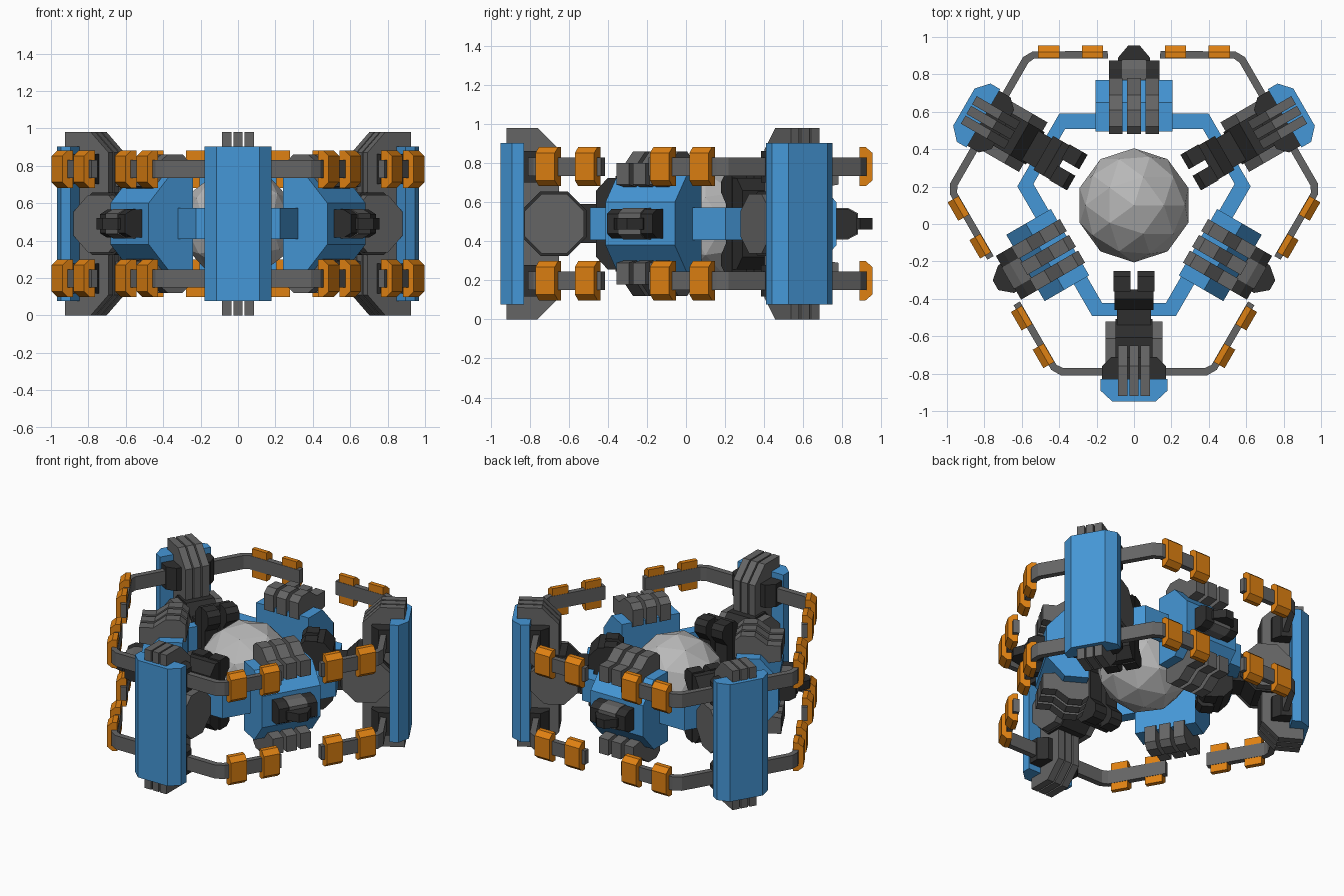
import bpy, bmesh, math
from mathutils import Matrix, Vector

if "Cube" in bpy.data.objects:
    bpy.data.objects.remove(bpy.data.objects["Cube"])


def material(name, rgb):
    m = bpy.data.materials.new(name)
    m.diffuse_color = (*rgb, 1)
    m.use_nodes = True
    m.node_tree.nodes["Principled BSDF"].inputs["Base Color"].default_value = m.diffuse_color
    return m


BLUE = material("blue_paint", (0.06, 0.31, 0.68))
GREY = material("mid_grey", (0.13, 0.13, 0.13))
BLACK = material("near_black", (0.028, 0.028, 0.028))
ORANGE = material("orange", (0.74, 0.22, 0.006))
PALE = material("pale_grey", (0.48, 0.48, 0.48))

CENTRE = Matrix.Translation((0, 0.1, 0.49))
# local frame of each sector: x = outward (u), y = sideways (v), z = height from middle (w)
AXES = {"uw": lambda a, b, t: (a, t, b), "uv": lambda a, b, t: (a, b, t)}


def prism(name, plane, pts, lo, hi, mat, frame):
    """Extrude a 2D profile between lo and hi along the remaining local axis."""
    bm = bmesh.new()
    place = AXES[plane]
    rings = [[bm.verts.new(place(a, b, t)) for a, b in pts] for t in (lo, hi)]
    bm.faces.new(rings[0])
    bm.faces.new(rings[1])
    n = len(pts)
    for i in range(n):
        j = (i + 1) % n
        bm.faces.new((rings[0][i], rings[0][j], rings[1][j], rings[1][i]))
    bmesh.ops.recalc_face_normals(bm, faces=bm.faces)
    me = bpy.data.meshes.new(name)
    bm.to_mesh(me)
    bm.free()
    me.materials.append(mat)
    ob = bpy.data.objects.new(name, me)
    ob.matrix_world = frame
    bpy.context.collection.objects.link(ob)
    return ob


def sym(half):
    """Mirror a half profile in its second coordinate."""
    return half + [(a, -b) for a, b in reversed(half)]


def octagon(cu, apothem):
    r = apothem / math.cos(math.pi / 8)
    return [(cu + r * math.cos(math.pi / 8 + k * math.pi / 4),
             r * math.sin(math.pi / 8 + k * math.pi / 4)) for k in range(8)]


def frame_at(deg):
    return CENTRE @ Matrix.Rotation(math.radians(deg), 4, 'Z')


# faceted core ball
bpy.ops.mesh.primitive_ico_sphere_add(subdivisions=2, radius=0.305, location=(0, 0.1, 0.49))
ball = bpy.context.object
ball.name = "core_ball"
ball.data.materials.append(PALE)

# blue inner ring: three long and three short sides, built as six bars
ring_out = [Vector((0.632 * math.cos(a), 0.632 * math.sin(a))) for a in
            (math.radians(30 + 120 * k + s * 20.8) for k in range(3) for s in (-1, 1))]
ring_in = [Vector((0.55 * math.cos(a), 0.55 * math.sin(a))) for a in
           (math.radians(30 + 120 * k + s * 18) for k in range(3) for s in (-1, 1))]
for i in range(6):
    j = (i + 1) % 6
    prism("inner_ring_bar", "uv", [ring_out[i], ring_out[j], ring_in[j], ring_in[i]],
          -0.083, 0.083, BLUE, CENTRE)

# three armoured arms with claws
for deg in (-90, 30, 150):
    f = frame_at(deg)
    prism("armour_plate", "uv", sym([(0.93, 0.18), (0.99, 0.18), (1.05, 0.115)]),
          -0.413, 0.413, BLUE, f)
    for v in (-0.06, 0, 0.06):
        prism("arm_rib", "uw", sym([(1.02, 0.49), (0.86, 0.49), (0.75, 0.38)]),
              v - 0.025, v + 0.025, GREY, f)
    prism("pivot_disc", "uw", octagon(0.775, 0.153), -0.153, 0.153, GREY, f)
    prism("pivot_drum", "uw", octagon(0.775, 0.166), -0.1, 0.1, BLACK, f)
    prism("claw_arm", "uw", sym([(0.5, 0.1), (0.66, 0.1)]), -0.09, 0.09, BLACK, f)
    prism("claw_body", "uw", sym([(0.45, 0.2), (0.45, 0.235), (0.5, 0.235), (0.56, 0.17)]),
          -0.105, 0.105, BLACK, f)
    for v in (-0.065, 0.065):
        prism("claw_finger", "uw",
              sym([(0.46, 0.245), (0.38, 0.245), (0.35, 0.215), (0.35, 0.16), (0.40, 0.10)]),
              v - 0.045, v + 0.045, BLACK, f)
    # outer hoop rods and their clamps on the arm, upper and lower
    for side in (-1, 1):
        w = side * 0.292
        outer = [(0.534, 0.644), (0.88, 0.442), (0.91, 0.39)]
        inner = [(0.87, 0.38), (0.853, 0.415), (0.514, 0.61)]
        rod = outer + [(a, -b) for a, b in reversed(outer)]
        rod += [(a, -b) for a, b in reversed(inner[::-1])] + inner[::-1][::-1]
        # split into a middle bar and two bent ends to keep faces clean
        prism("hoop_middle", "uv", sym([outer[2], inner[0]]), w - 0.048, w + 0.048, GREY, f)
        for s in (-1, 1):
            prism("hoop_end", "uv", [(a, s * b) for a, b in outer + inner],
                  w - 0.048, w + 0.048, GREY, f)
        prism("hoop_clamp", "uv", sym([(0.93, 0.17), (0.86, 0.17), (0.81, 0.12)]),
              w - 0.08, w + 0.08, BLACK, f)

# three thruster hubs between the arms
for deg in (90, -30, 210):
    f = frame_at(deg)
    prism("hub_body", "uw", sym([(0.395, 0.245), (0.55, 0.245), (0.67, 0.11)]),
          -0.205, 0.205, BLUE, f)
    prism("nozzle_block", "uw", sym([(0.65, 0.075), (0.73, 0.075), (0.775, 0.05)]),
          -0.135, 0.135, BLACK, f)
    prism("nozzle_insert", "uw", sym([(0.66, 0.08), (0.73, 0.08), (0.78, 0.054)]),
          -0.065, 0.065, GREY, f)
    prism("nozzle_tip", "uv", sym([(0.77, 0.085), (0.79, 0.085), (0.855, 0.03)]),
          -0.03, 0.03, BLACK, f)
    for side in (-1, 1):
        # folded cooling slabs over and under the hub
        slab = [(0.38, 0.22), (0.38, 0.335), (0.42, 0.37), (0.51, 0.37),
                (0.59, 0.31), (0.68, 0.31), (0.68, 0.2), (0.55, 0.18)]
        for v in (-0.0975, 0, 0.0975):
            prism("cooling_slab", "uw", [(a, side * b) for a, b in slab],
                  v - 0.037, v + 0.037, GREY, f)
        # orange clips on the hoop ends
        w = side * 0.292
        clip = [(0.788, 0.1), (0.82, 0.1), (0.855, 0.07),
                (0.855, -0.07), (0.82, -0.1), (0.788, -0.1)]
        for v in (-0.455, -0.222, 0.222, 0.455):
            prism("hoop_clip", "uw", [(a, w + b) for a, b in clip],
                  v - 0.057, v + 0.057, ORANGE, f)
